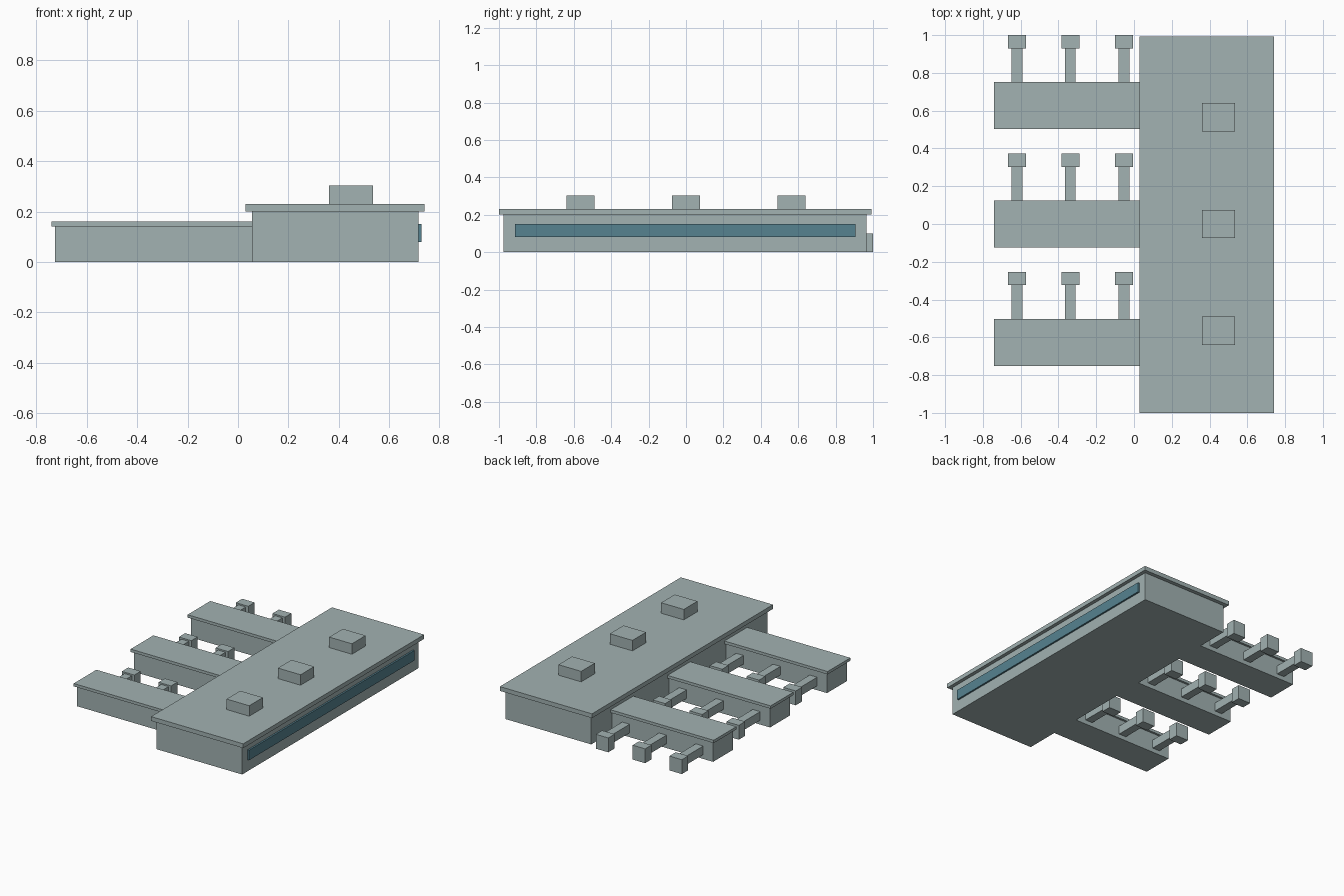
import bpy

if "Cube" in bpy.data.objects:
    bpy.data.objects.remove(bpy.data.objects["Cube"])


def material(name, rgb):
    m = bpy.data.materials.new(name)
    m.diffuse_color = (*rgb, 1.0)
    m.use_nodes = True
    m.node_tree.nodes["Principled BSDF"].inputs["Base Color"].default_value = m.diffuse_color
    return m


CONCRETE = material("grey_concrete", (0.36, 0.445, 0.445))
GLASS = material("teal_glass", (0.092, 0.225, 0.28))


def box(name, x, y, z, mat=CONCRETE):
    """Axis-aligned box from (min, max) ranges."""
    bpy.ops.mesh.primitive_cube_add(
        size=1, location=[(r[0] + r[1]) / 2 for r in (x, y, z)])
    ob = bpy.context.object
    ob.name = name
    ob.scale = [r[1] - r[0] for r in (x, y, z)]
    bpy.ops.object.transform_apply(location=False, rotation=False, scale=True)
    ob.data.materials.append(mat)
    return ob


def span(centre, width):
    return (centre - width / 2, centre + width / 2)


# Main hall with overhanging roof and long window
box("main_hall", (0.055, 0.715), (-0.975, 0.965), (0, 0.2))
box("main_roof", (0.03, 0.74), (-1.0, 0.992), (0.2, 0.23))
box("long_window", (0.71, 0.727), (-0.915, 0.905), (0.08, 0.15), GLASS)

# Roof units
for i, y in enumerate((-0.565, 0, 0.565)):
    box(f"roof_unit_{i}", (0.36, 0.535), span(y, 0.15), (0.23, 0.303))

# Side piers, each with three boarding bridges
for i, y in enumerate((-0.627, 0, 0.627)):
    box(f"pier_{i}", (-0.725, 0.055), span(y, 0.22), (0, 0.14))
    box(f"pier_roof_{i}", (-0.74, 0.055), span(y, 0.25), (0.14, 0.16))
    for j, x in enumerate((-0.62, -0.337, -0.053)):
        box(f"bridge_arm_{i}_{j}", span(x, 0.057),
            (y + 0.11, y + 0.303), (0.03, 0.09))
        box(f"bridge_head_{i}_{j}", span(x, 0.096),
            (y + 0.303, y + 0.373), (0, 0.1))
